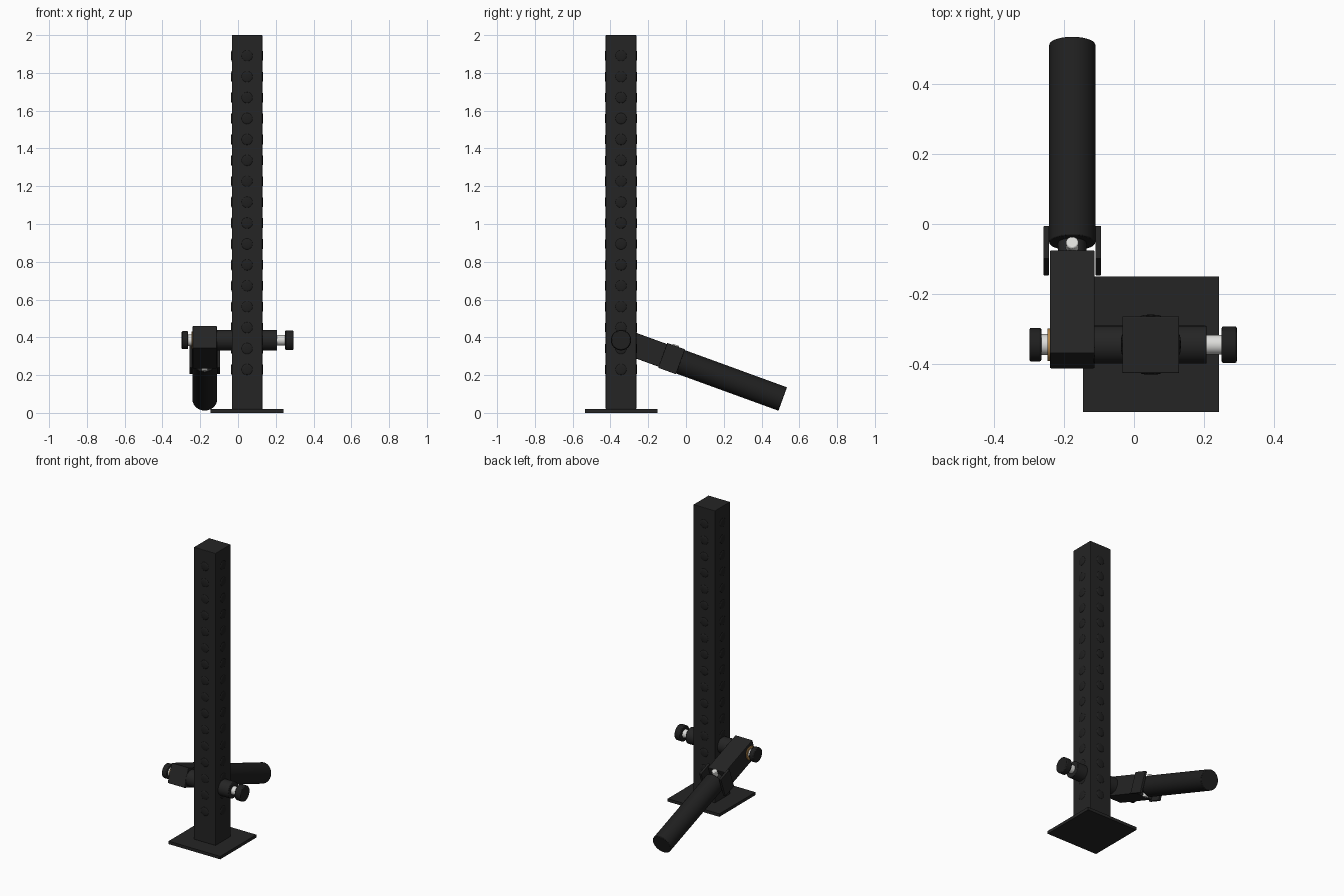
import bpy, bmesh, math
from mathutils import Matrix, Vector

if "Cube" in bpy.data.objects:
    bpy.data.objects.remove(bpy.data.objects["Cube"])


def material(name, rgb):
    m = bpy.data.materials.new(name)
    m.diffuse_color = (*rgb, 1)
    m.use_nodes = True
    m.node_tree.nodes["Principled BSDF"].inputs["Base Color"].default_value = m.diffuse_color
    return m


BLACK = material("black_steel", (0.018, 0.018, 0.018))
RUBBER = material("black_rubber", (0.014, 0.014, 0.014))
SILVER = material("bright_steel", (0.72, 0.72, 0.70))
BRASS = material("brass", (0.45, 0.24, 0.07))

PX, PY = 0.048, -0.344          # post axis
LX, PZ = -0.176, 0.385          # lever centre and pivot height
# Lever frame: local +y runs down the arm, local z is square to it
LEVER = Matrix.Translation((LX, PY, PZ)) @ Matrix.Rotation(math.radians(-20), 4, 'X')
AXIS = {'X': Matrix.Rotation(math.pi / 2, 4, 'Y'),
        'Y': Matrix.Rotation(-math.pi / 2, 4, 'X'),
        'Z': Matrix.Identity(4)}


def finish(name, bm, mat, frame, bevel=0, smooth=False):
    me = bpy.data.meshes.new(name)
    bm.to_mesh(me)
    bm.free()
    me.materials.append(mat)
    ob = bpy.data.objects.new(name, me)
    bpy.context.collection.objects.link(ob)
    ob.matrix_world = frame
    if smooth:
        bpy.context.view_layer.objects.active = ob
        ob.select_set(True)
        bpy.ops.object.shade_smooth_by_angle(angle=math.radians(35))
        ob.select_set(False)
    if bevel:
        b = ob.modifiers.new("bevel", 'BEVEL')
        b.width, b.segments = bevel, 2
        b.limit_method, b.angle_limit = 'ANGLE', math.radians(40)
    return ob


def box(name, lo, hi, mat, frame=Matrix.Identity(4), bevel=0):
    lo, hi = Vector(lo), Vector(hi)
    bm = bmesh.new()
    bmesh.ops.create_cube(bm, size=1, matrix=Matrix.Translation((lo + hi) / 2)
                          @ Matrix.Diagonal((*(hi - lo), 1)))
    return finish(name, bm, mat, frame, bevel)


def add_rod(bm, axis, r, a, b, at=(0, 0, 0), sides=40):
    place = Matrix.Translation(at) @ AXIS[axis] @ Matrix.Translation((0, 0, (a + b) / 2))
    bmesh.ops.create_cone(bm, cap_ends=True, segments=sides, radius1=r, radius2=r,
                          depth=b - a, matrix=place)


def rod(name, axis, r, a, b, mat, at=(0, 0, 0), frame=Matrix.Identity(4), bevel=0):
    bm = bmesh.new()
    add_rod(bm, axis, r, a, b, at)
    return finish(name, bm, mat, frame, bevel, True)


# Post and foot plate
box("base_plate", (-0.145, -0.536, 0), (0.242, -0.15, 0.02), BLACK)
box("post", (PX - 0.081, PY - 0.081, 0.02), (PX + 0.081, PY + 0.081, 2.0), BLACK, bevel=0.003)

# Hole plugs: low domes on all four faces, in an even column
bm = bmesh.new()
for i in range(16):
    z = 0.23 + i * 0.1107
    for k in range(4):
        turn = Matrix.Rotation(k * math.pi / 2, 4, 'Z')
        place = (Matrix.Translation((PX, PY, z)) @ turn
                 @ Matrix.Translation((0.081, 0, 0)) @ Matrix.Diagonal((0.16, 1, 1, 1)))
        bmesh.ops.create_uvsphere(bm, u_segments=16, v_segments=10, radius=0.029, matrix=place)
finish("hole_plugs", bm, RUBBER, Matrix.Identity(4), 0, True)

# Cross tube with pins and knobs on both ends
pivot = (0, PY, PZ)
rod("cross_tube", 'X', 0.054, -0.115, 0.207, BLACK, pivot, bevel=0.003)
rod("right_pin", 'X', 0.028, 0.2, 0.255, SILVER, pivot)
rod("right_knob", 'X', 0.052, 0.25, 0.293, RUBBER, pivot, bevel=0.005)
rod("left_washer", 'X', 0.046, -0.246, -0.235, BRASS, pivot)
rod("left_pin", 'X', 0.03, -0.27, -0.235, SILVER, pivot)
rod("left_knob", 'X', 0.048, -0.298, -0.264, RUBBER, pivot, bevel=0.005)

# Lever arm, clevis joint and grip
box("lever_block", (-0.064, -0.05, -0.064), (0.064, 0.264, 0.064), BLACK, LEVER, 0.004)
for side, x in (("left", -0.074), ("right", 0.074)):
    box(side + "_clevis_plate", (x - 0.008, 0.235, -0.07), (x + 0.008, 0.335, 0.07),
        BLACK, LEVER, 0.002)
rod("joint_tongue", 'Y', 0.04, 0.25, 0.32, BLACK, frame=LEVER)
rod("joint_bolt", 'Z', 0.018, -0.07, 0.076, SILVER, (0, 0.283, 0), LEVER, 0.004)
rod("grip", 'Y', 0.066, 0.309, 0.911, RUBBER, frame=LEVER, bevel=0.003)
